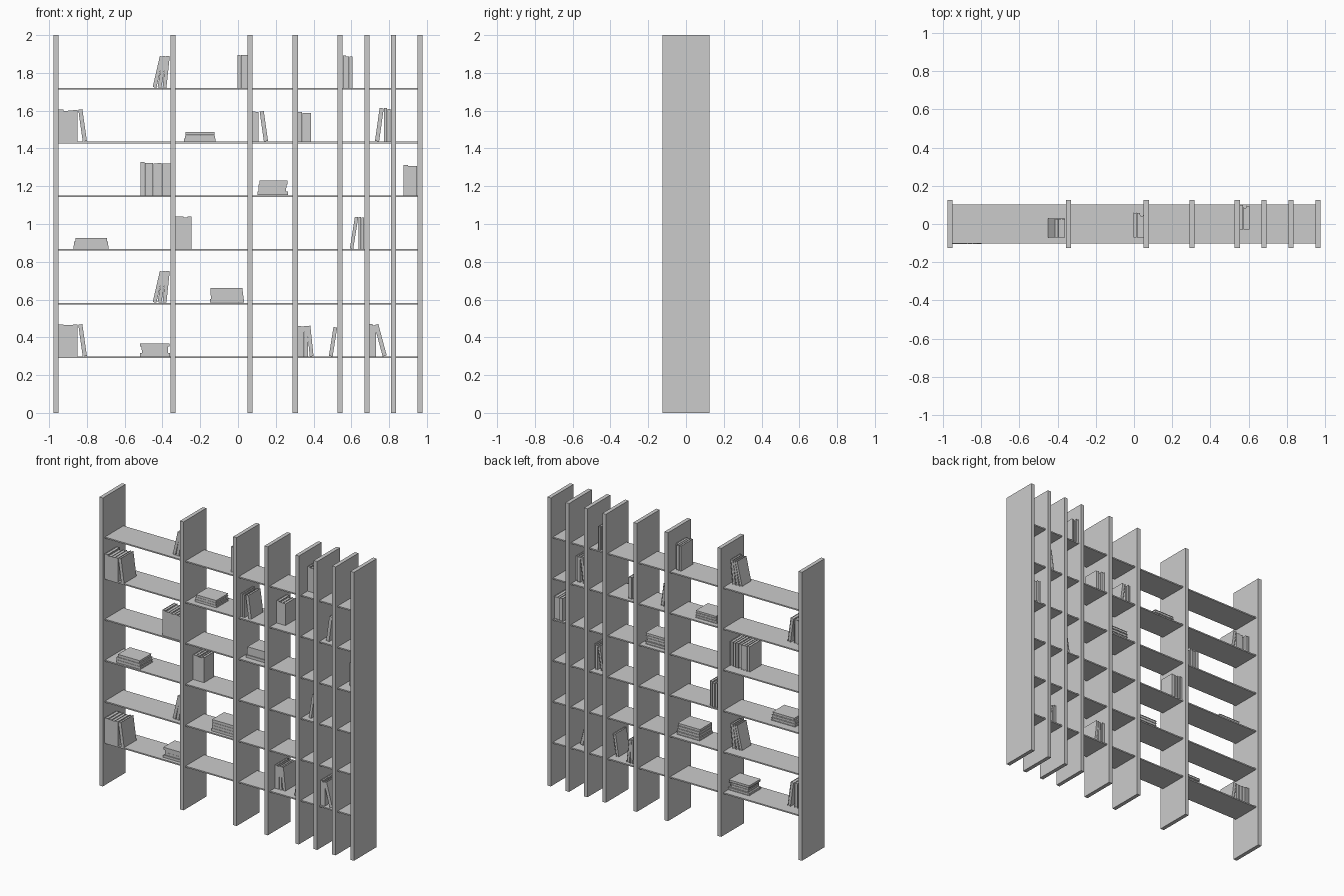
import bpy, bmesh, math, random
from mathutils import Matrix, Vector

if "Cube" in bpy.data.objects:
    bpy.data.objects.remove(bpy.data.objects["Cube"])

random.seed(4)
SHELF_Z = [0.294 + 0.2845 * i for i in range(6)]
SHELF_T = 0.009


def box(bm, lo, hi, m=Matrix()):
    lo, hi = Vector(lo), Vector(hi)
    mat = m @ Matrix.Translation((lo + hi) / 2) @ Matrix.Diagonal((*(hi - lo), 1))
    bmesh.ops.create_cube(bm, size=1, matrix=mat)


def finish(bm, name):
    me = bpy.data.meshes.new(name)
    bm.to_mesh(me)
    bm.free()
    bpy.context.collection.objects.link(bpy.data.objects.new(name, me))


def book(bm, t, d, h, m):
    """Upright book: two boards, spine facing -y, inset page block."""
    c = 0.0025
    box(bm, (0, 0, 0), (c, d, h), m)
    box(bm, (t - c, 0, 0), (t, d, h), m)
    box(bm, (c, 0, 0), (t - c, c, h), m)
    box(bm, (c, c, 0.003), (t - c, d - 0.003, h - 0.003), m)


def floor(shelf):
    return SHELF_Z[shelf] + SHELF_T / 2


def row(name, shelf, y0, y1, x0=0, x1=0, n=0, h=0.17, leaning=()):
    """n upright books from x0 to x1, then leaning ones (left x, thickness, degrees)."""
    bm = bmesh.new()
    z = floor(shelf)
    for i in range(n):
        t = (x1 - x0) / n
        hh = h - (random.uniform(0, 0.008) if i else 0)
        d = (y1 - y0) - (random.uniform(0, 0.015) if i else 0)
        book(bm, t - 0.0006, d, hh, Matrix.Translation((x0 + i * t, y0, z)))
    for x, t, deg in leaning:
        # pivot on the corner touching the shelf
        p = t if deg > 0 else 0
        m = (Matrix.Translation((x + p, y0, z))
             @ Matrix.Rotation(math.radians(deg), 4, 'Y')
             @ Matrix.Translation((-p, 0, 0)))
        book(bm, t, y1 - y0, h, m)
    finish(bm, name)


def stack(name, shelf, y0, y1, x0, x1, n, height):
    """n books lying flat, spines to the front."""
    bm = bmesh.new()
    t = height / n
    for i in range(n):
        a, b = (random.uniform(0, 0.012) if i else 0 for _ in range(2))
        m = (Matrix.Translation((x0 + a, y0 + b / 2, floor(shelf) + (i + 1) * t))
             @ Matrix.Rotation(math.radians(90), 4, 'Y'))
        book(bm, t - 0.0006, y1 - y0 - b, x1 - x0 - a - b, m)
    finish(bm, name)


# Uprights
for i, x in enumerate((-0.9635, -0.344, 0.064, 0.303, 0.541, 0.682, 0.823, 0.9635)):
    bm = bmesh.new()
    box(bm, (x - 0.0135, -0.125, 0), (x + 0.0135, 0.125, 2))
    finish(bm, f"upright_{i + 1}")

# Shelves
for i, z in enumerate(SHELF_Z):
    bm = bmesh.new()
    box(bm, (-0.951, -0.102, z - SHELF_T / 2), (0.951, 0.102, z + SHELF_T / 2))
    finish(bm, f"shelf_{i + 1}")

# Groups that repeat on two shelves
three = ((-0.452, 0.02, 13), (-0.426, 0.02, 10), (-0.399, 0.02, 6))
for s in (1, 5):
    row(f"leaning_books_{s}", s, -0.07, 0.03, h=0.168, leaning=three)
for s in (0, 4):
    row(f"left_end_books_{s}", s, -0.105, 0.03, -0.95, -0.848, 4, 0.17,
        [(-0.822, 0.022, -8)])

# Standing books
row("books_top_centre", 5, -0.07, 0.06, -0.003, 0.05, 3, 0.175)
row("books_top_right", 5, -0.03, 0.1, 0.556, 0.606, 3, 0.172)
row("books_fifth_centre", 4, -0.08, 0.05, 0.078, 0.108, 2, 0.16, [(0.137, 0.022, -8)])
row("books_fifth_mid", 4, -0.03, 0.08, 0.318, 0.386, 3, 0.157)
row("books_fifth_right", 4, -0.07, 0.06, 0.772, 0.809, 2, 0.177, [(0.725, 0.022, 8)])
row("books_fourth_left", 3, -0.093, 0.04, -0.516, -0.358, 7, 0.176)
row("books_fourth_right", 3, -0.03, 0.1, 0.877, 0.949, 3, 0.16)
row("books_third_left", 2, -0.02, 0.1, -0.33, -0.246, 4, 0.173)
row("books_third_right", 2, -0.07, 0.06, 0.638, 0.668, 2, 0.17,
    [(0.592, 0.018, 9)])
row("books_first_centre", 0, -0.05, 0.08, 0.318, 0.35, 2, 0.162,
    [(0.353, 0.018, -1), (0.38, 0.02, -6)])
row("book_first_single", 0, -0.07, 0.05, h=0.155, leaning=[(0.481, 0.02, 9)])
row("books_first_right", 0, -0.09, 0.04, 0.696, 0.73, 2, 0.172, [(0.766, 0.022, -15)])

# Flat stacks
stack("stack_fifth", 4, -0.065, 0.07, -0.286, -0.12, 3, 0.05)
stack("stack_fourth", 3, -0.06, 0.07, 0.104, 0.264, 4, 0.077)
stack("stack_third", 2, -0.09, 0.047, -0.87, -0.686, 3, 0.058)
stack("stack_second", 1, -0.08, 0.06, -0.147, 0.032, 4, 0.078)
stack("stack_first", 0, -0.077, 0.05, -0.52, -0.359, 4, 0.07)
